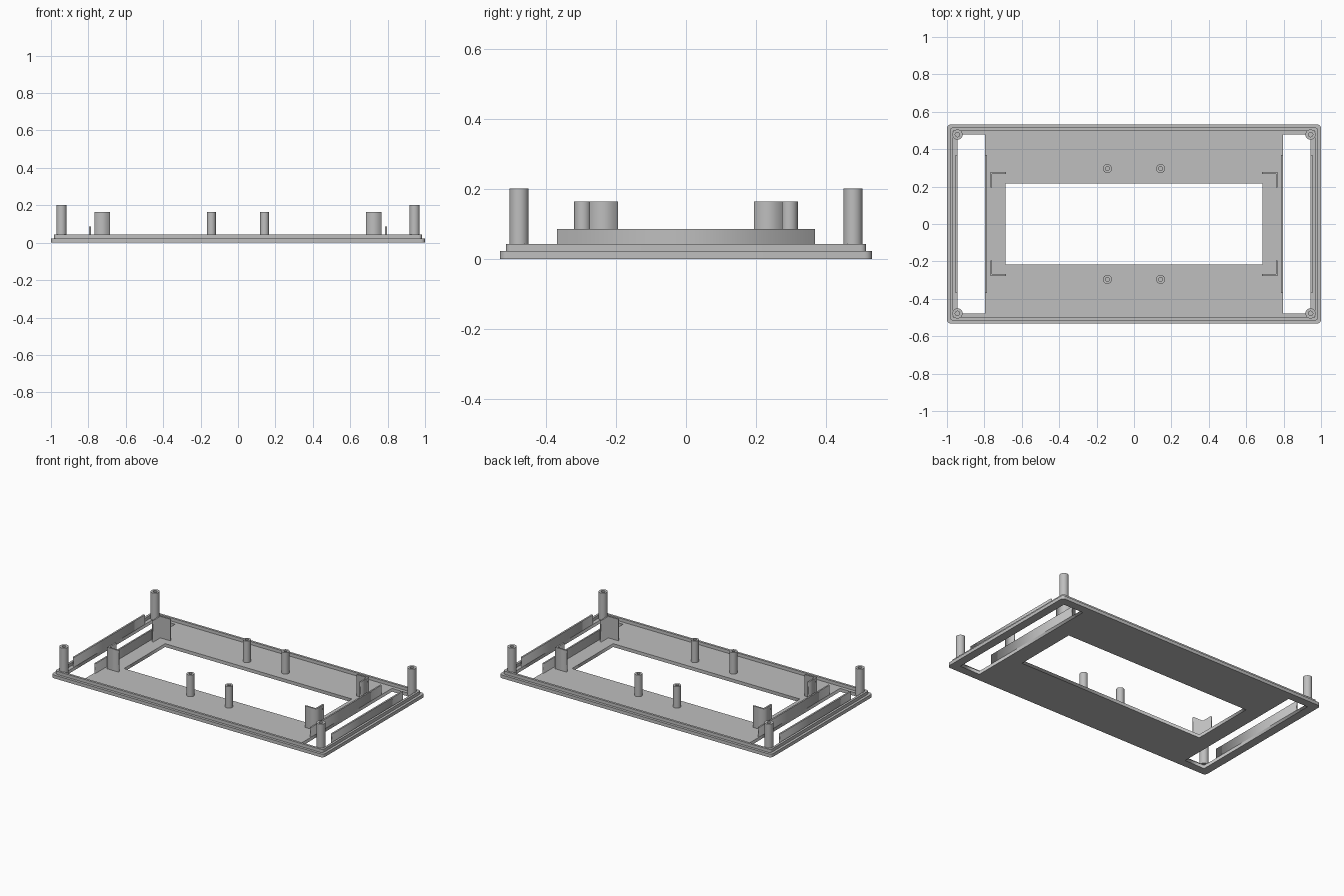
import bpy, bmesh, math

if "Cube" in bpy.data.objects:
    bpy.data.objects.remove(bpy.data.objects["Cube"])

grey = bpy.data.materials.new("grey plastic")
grey.diffuse_color = (0.52, 0.52, 0.52, 1)
grey.use_nodes = True
grey.node_tree.nodes["Principled BSDF"].inputs["Base Color"].default_value = grey.diffuse_color


def rounded(x0, x1, y0, y1, r=0.0):
    """Outline of a rectangle with optional rounded corners."""
    if r == 0:
        return [(x0, y0), (x1, y0), (x1, y1), (x0, y1)]
    pts = []
    corners = [(x1 - r, y1 - r), (x0 + r, y1 - r), (x0 + r, y0 + r), (x1 - r, y0 + r)]
    for q, (cx, cy) in enumerate(corners):
        for i in range(7):
            a = math.pi / 2 * (q + i / 6)
            pts.append((cx + r * math.cos(a), cy + r * math.sin(a)))
    return pts


def slab(name, outlines, z0, z1):
    """Flat plate from an outer outline and any hole outlines."""
    cu = bpy.data.curves.new(name, 'CURVE')
    cu.dimensions = '2D'
    cu.fill_mode = 'BOTH'
    cu.extrude = (z1 - z0) / 2
    for pts in outlines:
        sp = cu.splines.new('POLY')
        sp.points.add(len(pts) - 1)
        for p, (x, y) in zip(sp.points, pts):
            p.co = (x, y, 0, 1)
        sp.use_cyclic_u = True
    ob = bpy.data.objects.new(name, cu)
    bpy.context.collection.objects.link(ob)
    ob.location.z = (z0 + z1) / 2
    bpy.ops.object.select_all(action='DESELECT')
    ob.select_set(True)
    bpy.context.view_layer.objects.active = ob
    bpy.ops.object.convert(target='MESH')
    ob = bpy.context.view_layer.objects.active
    ob.data.materials.clear()
    ob.data.materials.append(grey)
    return ob


def post(name, x, y, r, hole, z0, z1):
    """Screw post with a blind hole, lathed from a half profile."""
    profile = [(0, z0), (r, z0), (r, z1), (hole, z1), (hole, z0 + 0.02), (0, z0 + 0.02)]
    bm = bmesh.new()
    vs = [bm.verts.new((px, 0, pz)) for px, pz in profile]
    es = [bm.edges.new(e) for e in zip(vs, vs[1:])]
    bmesh.ops.spin(bm, geom=vs + es, axis=(0, 0, 1), cent=(0, 0, 0),
                   angle=2 * math.pi, steps=32, use_duplicate=False)
    bmesh.ops.remove_doubles(bm, verts=bm.verts, dist=0.0001)
    bmesh.ops.recalc_face_normals(bm, faces=bm.faces)
    me = bpy.data.meshes.new(name)
    bm.to_mesh(me)
    bm.free()
    me.materials.append(grey)
    ob = bpy.data.objects.new(name, me)
    bpy.context.collection.objects.link(ob)
    ob.location = (x, y, 0)
    bpy.ops.object.select_all(action='DESELECT')
    ob.select_set(True)
    bpy.context.view_layer.objects.active = ob
    bpy.ops.object.shade_smooth_by_angle(angle=math.radians(35))


FLOOR = 0.022

# Face plate with the display window and two end windows
slab("face_plate", [rounded(-1, 1, -0.533, 0.533, 0.022),
                    rounded(-0.687, 0.687, -0.216, 0.216),
                    rounded(-0.944, -0.797, -0.478, 0.478),
                    rounded(0.797, 0.944, -0.478, 0.478)], 0, FLOOR)

# Raised lip around the edge
slab("edge_lip", [rounded(-0.983, 0.983, -0.516, 0.516, 0.016),
                  rounded(-0.968, 0.968, -0.501, 0.501, 0.008)], FLOOR, 0.043)

for sx in (-1, 1):
    side = "left" if sx < 0 else "right"
    # Long ribs on both sides of each end window
    for label, a, b in (("inner", 0.787, 0.797), ("outer", 0.944, 0.955)):
        x0, x1 = sorted((sx * a, sx * b))
        slab(f"{label}_rib_{side}", [rounded(x0, x1, -0.37, 0.37)], FLOOR, 0.086)
    for sy in (-1, 1):
        end = f"{side}_{'front' if sy < 0 else 'back'}"
        # L-shaped display brackets
        ell = [(0.685, 0.277), (0.685, 0.267), (0.758, 0.267),
               (0.758, 0.195), (0.768, 0.195), (0.768, 0.277)]
        slab(f"corner_bracket_{end}", [[(sx * x, sy * y) for x, y in ell]], FLOOR, 0.165)
        # Tall corner posts and short board posts
        post(f"corner_post_{end}", sx * 0.944, sy * 0.478, 0.0275, 0.012, FLOOR, 0.201)
        post(f"board_post_{end}", sx * 0.142, sy * 0.296, 0.024, 0.011, FLOOR, 0.165)
